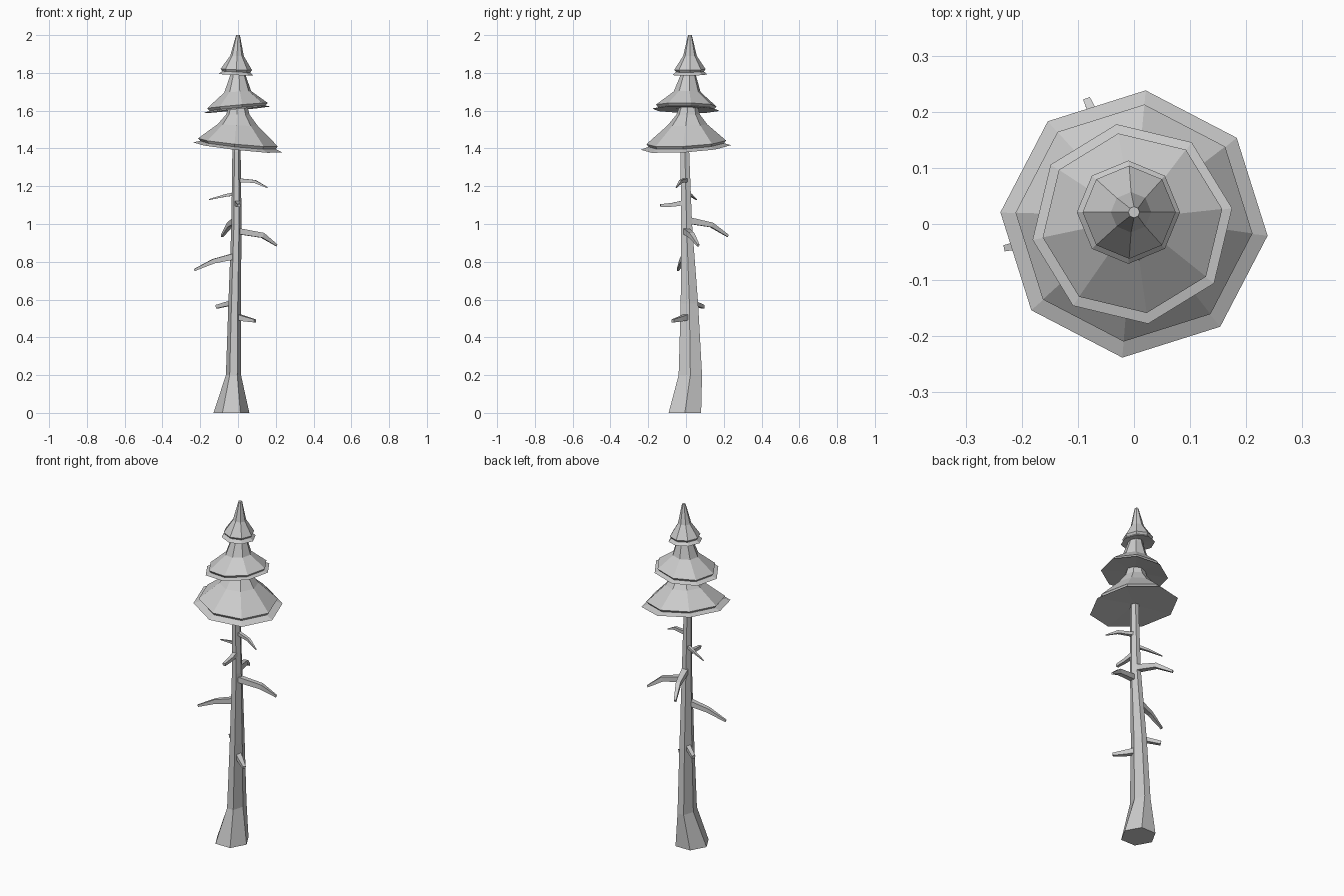
import bpy, bmesh
from math import cos, sin, pi, radians
from mathutils import Vector

if "Cube" in bpy.data.objects:
    bpy.data.objects.remove(bpy.data.objects["Cube"])


def loft(name, rings, cap_start=True, cap_end=True):
    """Skin a list of equal-length point rings with flat quads."""
    bm = bmesh.new()
    vr = [[bm.verts.new(p) for p in ring] for ring in rings]
    n = len(rings[0])
    for a, b in zip(vr, vr[1:]):
        for i in range(n):
            j = (i + 1) % n
            bm.faces.new((a[i], a[j], b[j], b[i]))
    if cap_start:
        bm.faces.new(vr[0][::-1])
    if cap_end:
        bm.faces.new(vr[-1])
    bmesh.ops.recalc_face_normals(bm, faces=bm.faces)
    me = bpy.data.meshes.new(name)
    bm.to_mesh(me)
    bm.free()
    ob = bpy.data.objects.new(name, me)
    bpy.context.collection.objects.link(ob)
    return ob


# Trunk: flared, slightly bent six-sided column (z, centre x, centre y, half x, half y)
trunk = [(0, -.035, -.006, .095, .086), (.2, -.024, .023, .04, .062),
         (.58, -.018, .018, .033, .046), (1.0, -.008, .003, .027, .029),
         (1.38, -.008, -.006, .022, .023), (1.52, -.002, .005, .02, .02)]
loft("trunk", [[(cx + rx * cos(i * pi / 3), cy + ry / .866 * sin(i * pi / 3), z)
                for i in range(6)] for z, cx, cy, rx, ry in trunk])


# Foliage tiers: eight-sided skirts with an overhanging step and tilted rim
def tier(name, profile, rim_c, top_c, phase, tilt):
    rmax, z0 = profile[-1]
    ztop = profile[0][1]
    rings = []
    for r, z in profile:
        t = min(1, (ztop - z) / (ztop - z0))
        cx = top_c[0] + (rim_c[0] - top_c[0]) * t
        cy = top_c[1] + (rim_c[1] - top_c[1]) * t
        ring = []
        for i in range(8):
            a = radians(phase) + i * pi / 4
            x, y = r * cos(a), r * sin(a)
            ring.append((cx + x, cy + y, z + (tilt[0] * x + tilt[1] * y) * t))
        rings.append(ring)
    # shallow hollow underside
    rings.append([(rim_c[0] + .02 * cos(radians(phase) + i * pi / 4),
                   rim_c[1] + .02 * sin(radians(phase) + i * pi / 4), z0 + .01)
                  for i in range(8)])
    loft(name, rings)


tier("lower_foliage", [(.045, 1.64), (.062, 1.58), (.105, 1.525), (.212, 1.432),
                       (.2, 1.418), (.239, 1.405)], (0, 0), (0, .015), -5, (-.11, .06))
tier("middle_foliage", [(.03, 1.84), (.044, 1.78), (.072, 1.7), (.162, 1.627),
                        (.15, 1.613), (.18, 1.605)], (-.003, 0), (0, .015), 9, (.1, -.02))
tier("top_foliage", [(.01, 2.0), (.036, 1.89), (.083, 1.818),
                     (.074, 1.806), (.092, 1.79)], (-.01, .021), (0, .021), 0, (-.05, .02))


# Dead branches: tapered four-sided sticks along short paths
def branch(name, pts, radii):
    pts = [Vector(p) for p in pts]
    d = pts[-1] - pts[0]
    side = d.cross(Vector((0, 0, 1))).normalized()
    up = side.cross(d).normalized()
    loft(name, [[p + r * (side * sx + up * sz)
                 for sx, sz in ((-.8, -.8), (.8, -.8), (.8, .8), (-.8, .8))]
                for p, r in zip(pts, radii)])


branches = [
    ([(0, 0, 1.232), (.09, -.028, 1.225), (.155, -.052, 1.193)], (.013, .010, .003)),
    ([(0, 0, 1.163), (-.07, .028, 1.15), (-.152, .055, 1.13)], (.012, .008, .003)),
    ([(-.005, 0, 1.115), (0, -.07, 1.102), (.004, -.136, 1.097)], (.017, .013, .010)),
    ([(-.005, .005, 1.02), (-.045, .135, .995), (-.084, .222, .937)], (.022, .016, .008)),
    ([(0, 0, .962), (.13, .03, .94), (.205, .065, .887)], (.02, .017, .007)),
    ([(-.015, 0, .83), (-.13, -.022, .803), (-.23, -.043, .757)], (.021, .015, .007)),
    ([(-.02, .02, .585), (-.07, .06, .573), (-.112, .09, .562)], (.018, .014, .012)),
    ([(-.01, .01, .51), (.04, -.03, .497), (.09, -.07, .487)], (.02, .016, .010)),
]
for i, (pts, radii) in enumerate(branches):
    branch(f"branch_{i + 1}", pts, radii)
